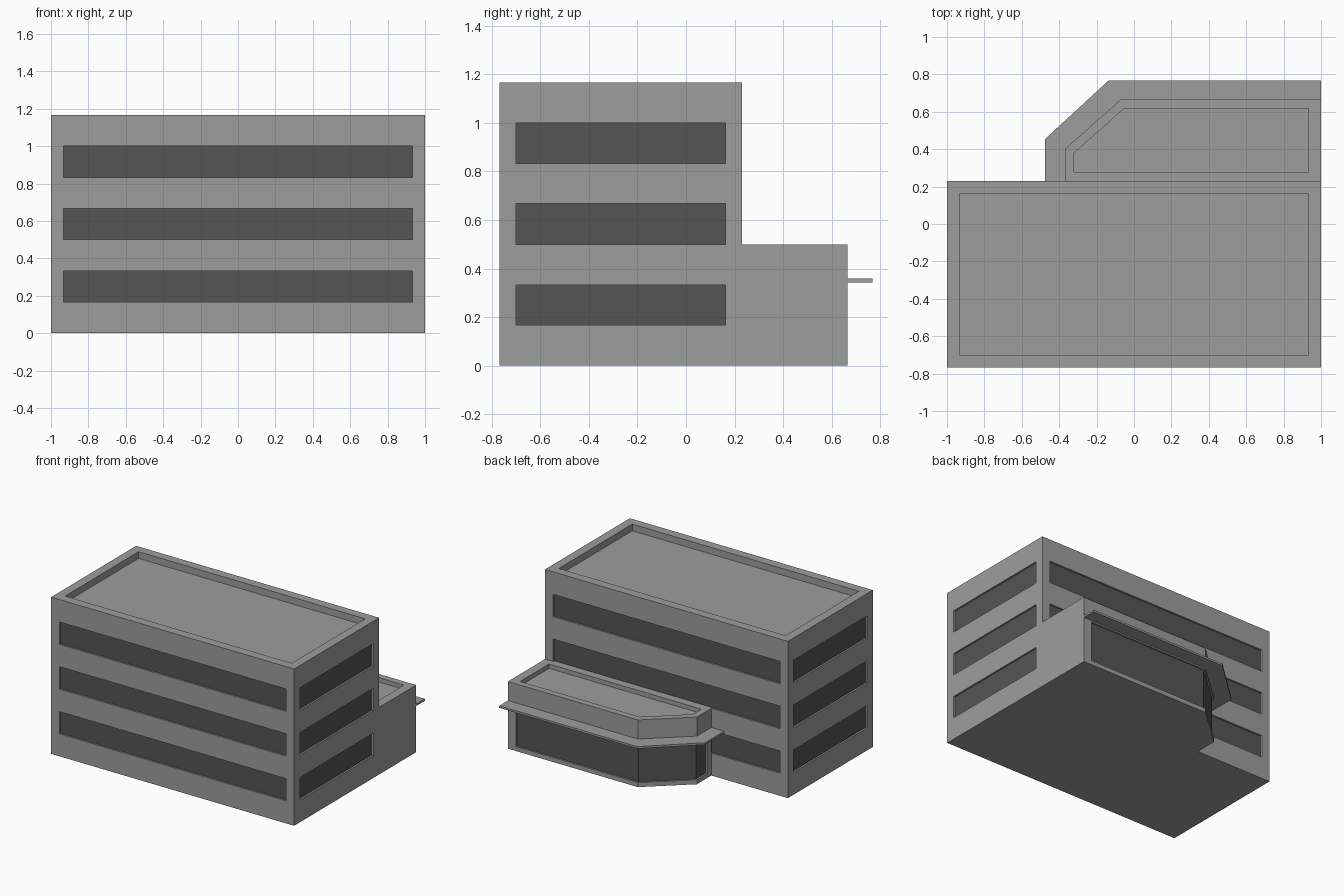
import bpy, bmesh
from mathutils import Vector

if "Cube" in bpy.data.objects:
    bpy.data.objects.remove(bpy.data.objects["Cube"])


def material(name, rgb):
    m = bpy.data.materials.new(name)
    m.diffuse_color = (*rgb, 1)
    m.use_nodes = True
    m.node_tree.nodes["Principled BSDF"].inputs["Base Color"].default_value = m.diffuse_color
    return m


WALL = material("grey wall", (0.34, 0.34, 0.34))
GLASS = material("dark glass", (0.09, 0.09, 0.09))

FRONT, BACK, ANNEX_BACK = -0.768, 0.23, 0.666   # y of the main walls
MARGIN = 0.067                                  # wall border around windows
RECESS = 0.013                                  # depth of the glass


def prism(profile, z0, z1):
    """Closed upright prism; returns the bmesh and its top face."""
    bm = bmesh.new()
    base = bm.faces.new([bm.verts.new((x, y, z0)) for x, y in profile])
    ret = bmesh.ops.extrude_face_region(bm, geom=[base], use_keep_orig=True)
    top = [g for g in ret["geom"] if isinstance(g, bmesh.types.BMFace)][0]
    for v in top.verts:
        v.co.z = z1
    bmesh.ops.recalc_face_normals(bm, faces=bm.faces[:])
    return bm, top


def sink_roof(bm, top, border, depth, right_edge):
    """Inset the roof, leaving a parapet around it."""
    bmesh.ops.inset_individual(bm, faces=[top], thickness=border, use_even_offset=True)
    for v in top.verts:
        if v.co.x > 0.9:
            v.co.x = right_edge
    bmesh.ops.inset_individual(bm, faces=[top], thickness=0)
    for v in top.verts:
        v.co.z -= depth


def slice_mesh(bm, axis, values):
    """Cut the mesh at the given positions along an axis."""
    normal = Vector((0, 0, 0))
    normal[axis] = 1
    for value in values:
        bmesh.ops.bisect_plane(bm, geom=bm.verts[:] + bm.edges[:] + bm.faces[:],
                               plane_co=normal * value, plane_no=normal, dist=1e-5)


def recess_glass(bm, faces):
    """Push window faces inward, mitred at corners, and colour them as glass."""
    bm.normal_update()
    ret = bmesh.ops.extrude_face_region(bm, geom=faces)
    old = [f for f in faces if f.is_valid]
    if old:
        bmesh.ops.delete(bm, geom=old, context='FACES_ONLY')
    panes = [g for g in ret["geom"] if isinstance(g, bmesh.types.BMFace)]
    pane_set, shift = set(panes), {}
    for f in panes:
        f.normal_update()
    for v in {v for f in panes for v in f.verts}:
        ns = []
        for f in v.link_faces:
            if f in pane_set and all(f.normal.dot(n) < 0.999 for n in ns):
                ns.append(f.normal.copy())
        total = sum(ns, Vector())
        shift[v] = total * (RECESS / total.dot(ns[0]))
    for v, d in shift.items():
        v.co -= d
    for f in panes:
        f.material_index = 1


def finish(bm, name):
    bmesh.ops.recalc_face_normals(bm, faces=bm.faces[:])
    mesh = bpy.data.meshes.new(name)
    bm.to_mesh(mesh)
    bm.free()
    mesh.materials.append(WALL)
    mesh.materials.append(GLASS)
    bpy.context.collection.objects.link(bpy.data.objects.new(name, mesh))


# Main block: three rows of strip windows on all four sides
rows = [(0.167, 0.333), (0.5, 0.667), (0.833, 1.0)]
bm, top = prism([(-1, FRONT), (1, FRONT), (1, BACK), (-1, BACK)], 0, 1.167)
sink_roof(bm, top, MARGIN, 0.05, 1 - MARGIN)
slice_mesh(bm, 0, (MARGIN - 1, 1 - MARGIN))
slice_mesh(bm, 1, (FRONT + MARGIN, BACK - MARGIN))
slice_mesh(bm, 2, [z for row in rows for z in row])
bm.normal_update()
windows = []
for f in bm.faces:
    c, n = f.calc_center_median(), f.normal
    if abs(n.z) > 0.1 or not any(a < c.z < b for a, b in rows):
        continue
    inside_x = abs(c.x) < 1 - MARGIN
    inside_y = FRONT + MARGIN < c.y < BACK - MARGIN
    if (abs(n.y) > 0.9 and inside_x) or (abs(n.x) > 0.9 and inside_y):
        windows.append(f)
recess_glass(bm, windows)
finish(bm, "main_block")

# Entrance annex: chamfered corner, one glass band wrapping around it
outline = [(1, ANNEX_BACK), (-0.07, ANNEX_BACK), (-0.37, 0.4), (-0.37, BACK)]
bm, top = prism(outline + [(1, BACK)], 0, 0.5)
sink_roof(bm, top, 0.048, 0.033, 1 - MARGIN)
slice_mesh(bm, 0, [1 - MARGIN])
slice_mesh(bm, 1, [BACK + 0.05])
slice_mesh(bm, 2, (0.033, 0.333))
bm.normal_update()
windows = []
for f in bm.faces:
    c, n = f.calc_center_median(), f.normal
    if (0.033 < c.z < 0.333 and c.x < 1 - MARGIN and c.y > BACK + 0.05
            and abs(n.z) < 0.1 and (n.y > 0.1 or n.x < -0.1)):
        windows.append(f)
recess_glass(bm, windows)
finish(bm, "entrance_annex")

# Thin canopy running around the annex
canopy = [(-0.475, BACK), (-0.475, 0.455), (-0.135, 0.768), (1, 0.768)]
bm, top = prism(canopy + outline, 0.343, 0.358)
finish(bm, "canopy")
